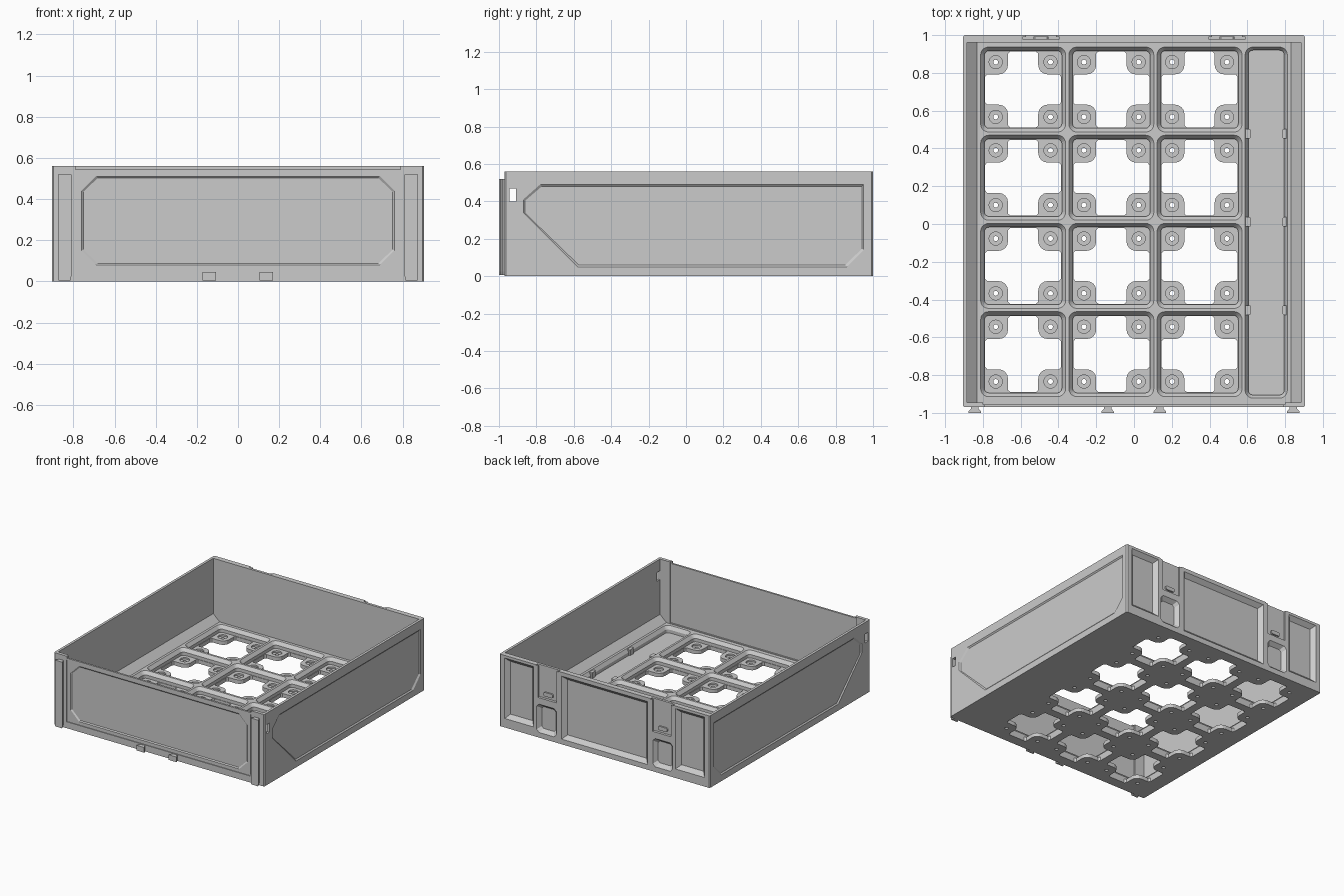
import bpy, bmesh
from math import sin, cos, pi, radians

if "Cube" in bpy.data.objects:
    bpy.data.objects.remove(bpy.data.objects["Cube"])

AXES = {'x': lambda u, v, w: (w, u, v), 'y': lambda u, v, w: (u, w, v), 'z': lambda u, v, w: (u, v, w)}


def loft(bm, rings, axis='z'):
    """Closed solid through (outline, depth) rings along an axis."""
    place = AXES[axis]
    loops = [[bm.verts.new(place(u, v, w)) for u, v in pts] for pts, w in rings]
    n = len(loops[0])
    for a, b in zip(loops, loops[1:]):
        for i in range(n):
            j = (i + 1) % n
            bm.faces.new((a[i], a[j], b[j], b[i]))
    bm.faces.new(loops[0][::-1])
    bm.faces.new(loops[-1])


def rect(u0, u1, v0, v1, ch=0.0):
    if not ch:
        return [(u0, v0), (u1, v0), (u1, v1), (u0, v1)]
    return [(u0 + ch, v0), (u1 - ch, v0), (u1, v0 + ch), (u1, v1 - ch),
            (u1 - ch, v1), (u0 + ch, v1), (u0, v1 - ch), (u0, v0 + ch)]


def rounded(cx, cy, hx, hy, r, n=5):
    pts = []
    for q, (sx, sy) in enumerate([(1, 1), (-1, 1), (-1, -1), (1, -1)]):
        for i in range(n + 1):
            a = pi / 2 * (q + i / n)
            pts.append((cx + sx * (hx - r) + r * cos(a), cy + sy * (hy - r) + r * sin(a)))
    return pts


def circle(cx, cy, r, n=24):
    return [(cx + r * cos(2 * pi * i / n), cy + r * sin(2 * pi * i / n)) for i in range(n)]


def inset(pts, d):
    us, vs = [p[0] for p in pts], [p[1] for p in pts]
    cu, cv = (min(us) + max(us)) / 2, (min(vs) + max(vs)) / 2
    ku, kv = 1 - 2 * d / (max(us) - min(us)), 1 - 2 * d / (max(vs) - min(vs))
    return [(cu + (u - cu) * ku, cv + (v - cv) * kv) for u, v in pts]


def pocket(bm, pts, surface, depth, draft, axis):
    """Recess cutter: starts outside the surface, narrows to its floor."""
    out = 0.02 if surface > 0 else -0.02
    step = -depth if surface > 0 else depth
    loft(bm, [(pts, surface + out), (pts, surface), (inset(pts, draft), surface + step)], axis)


def make(name, bm):
    bmesh.ops.recalc_face_normals(bm, faces=bm.faces)
    me = bpy.data.meshes.new(name)
    bm.to_mesh(me)
    bm.free()
    ob = bpy.data.objects.new(name, me)
    bpy.context.collection.objects.link(ob)
    return ob


def cut(ob, bm):
    cutter = make("cutter", bm)
    cutter.hide_render = True
    m = ob.modifiers.new("cut", 'BOOLEAN')
    m.operation, m.solver, m.object = 'DIFFERENCE', 'EXACT', cutter
    bpy.context.view_layer.objects.active = ob
    bpy.ops.object.modifier_apply(modifier=m.name)
    bpy.data.objects.remove(cutter)


# drawer body: solid block, hollowed out with sloped feet along the side walls
bm = bmesh.new()
loft(bm, [(rect(-.905, .905, -.97, 1, .008), 0), (rect(-.905, .905, -.97, 1, .008), .56)])
body = make("drawer_body", bm)

bm = bmesh.new()
loft(bm, [(rect(-x, x, -.945, .96), z) for x, z in ((.83, .08), (.885, .13), (.885, .6))])
cut(body, bm)

# thinner front wall between corner pillars, with lowered top edge
bm = bmesh.new()
loft(bm, [(rect(-.8, .8, -.955, -.93), .085), (rect(-.8, .8, -.955, -.93), .6)])
cut(body, bm)
bm = bmesh.new()
loft(bm, [(rect(-.79, .79, -1.02, -.92), .545), (rect(-.79, .79, -1.02, -.92), .6)])
cut(body, bm)

# floor cells with flared rims, and the long side tray
XS = [-.587, -.12, .347]
YS = [.712, .245, -.222, -.689]
CELLS = [(x, y) for x in XS for y in YS]
bm = bmesh.new()
for x, y in CELLS:
    loft(bm, [(rounded(x, y, h, h, r), z) for h, r, z in
              ((.205, .025, .03), (.205, .025, .055), (.225, .042, .08), (.225, .042, .1))])
loft(bm, [(rounded(.70, .0075, .095 + d, .9125 + d, .025 + d), z) for d, z in
          ((0, .03), (0, .055), (.017, .08), (.017, .1))])
cut(body, bm)

# cross-shaped floor openings and magnet seats in the corner tabs
quarter = [(.201, .068), (.19, .08)]
quarter += [(.13 + .05 * cos(radians(a)), .13 + .05 * sin(radians(a))) for a in (270, 247, 225, 203, 180)]
quarter += [(.08, .19), (.068, .201)]
cross = []
for k in range(4):
    c, s = round(cos(k * pi / 2)), round(sin(k * pi / 2))
    cross += [(u * c - v * s, u * s + v * c) for u, v in quarter]
SCREWS = [(x + sx * .145, y + sy * .145) for x, y in CELLS for sx in (-1, 1) for sy in (-1, 1)]
bm = bmesh.new()
for x, y in CELLS:
    pts = [(x + u, y + v) for u, v in cross]
    loft(bm, [(pts, -.02), (pts, .045)])
for x, y in SCREWS:
    loft(bm, [(circle(x, y, .035), .018), (circle(x, y, .035), .04)])
cut(body, bm)
bm = bmesh.new()
for x, y in SCREWS:
    loft(bm, [(circle(x, y, .013, 16), -.02), (circle(x, y, .013, 16), .025)])
cut(body, bm)

# shallow panels on the front and both sides, latch windows, back pockets and slots
side = [(-.87, .41), (-.78, .49), (.95, .49), (.95, .14), (.86, .05), (-.58, .05), (-.87, .34)]
bm = bmesh.new()
pocket(bm, rect(-.76, .76, .08, .51, .07), -.97, .007, .008, 'y')
groove = [(-.795, .53), (-.795, .05), (.795, .05), (.795, .53),
          (.785, .53), (.785, .06), (-.785, .06), (-.785, .53)]
loft(bm, [(groove, -.99), (groove, -.964)], 'y')
pocket(bm, rect(-.37, .37, .04, .53), 1, .03, .03, 'y')
for s in (-1, 1):
    pocket(bm, side, s * .905, .008, .01, 'x')
    win = rect(-.943, -.908, .40, .47)
    loft(bm, [(win, s * .87), (win, s * .93)], 'x')
    a, b = sorted((s * .61, s * .86))
    pocket(bm, rect(a, b, .07, .54), 1, .03, .03, 'y')
    a, b = sorted((s * .415, s * .585))
    pocket(bm, rect(a, b, .04, .26, .02), 1, .03, .025, 'y')
    a, b = sorted((s * .395, s * .59))
    slot = rect(a, b, .31, .6)
    loft(bm, [(slot, .98), (slot, 1.03)], 'y')
cut(body, bm)

# divider stubs in the side tray
bm = bmesh.new()
for y in (.478, .011, -.456):
    for a, b in ((.585, .62), (.785, .815)):
        loft(bm, [(rect(a, b, y - .025, y + .025, .006), z) for z in (.025, .075)])
make("tray_dividers", bm)

# dovetail rails and lower tabs on the front
def dovetail(x, k=1.0):
    return [(x - .02 * k, -.96), (x + .02 * k, -.96), (x + .02 * k, -.978), (x + .033 * k, -.992),
            (x + .033 * k, -1), (x - .033 * k, -1), (x - .033 * k, -.992), (x - .02 * k, -.978)]


bm = bmesh.new()
for x in (-.843, .843):
    loft(bm, [(dovetail(x, .85), .005), (dovetail(x), .025), (dovetail(x), .52)])
make("front_rails", bm)
bm = bmesh.new()
for x in (-.14, .137):
    loft(bm, [(dovetail(x), .005), (dovetail(x), .045)])
make("front_tabs", bm)

# side lips and catch in the back slots
bm = bmesh.new()
for s in (-1, 1):
    c = s * .4925
    for a, b in ((c - .0975, c - .08), (c + .08, c + .0975)):
        lip = rect(a, b, .31, .555)
        loft(bm, [(lip, .99), (lip, 1)], 'y')
    catch = rect(c - .04, c + .04, .33, .36, .008)
    loft(bm, [(catch, .975), (catch, .992)], 'y')
make("back_slot_lips", bm)
